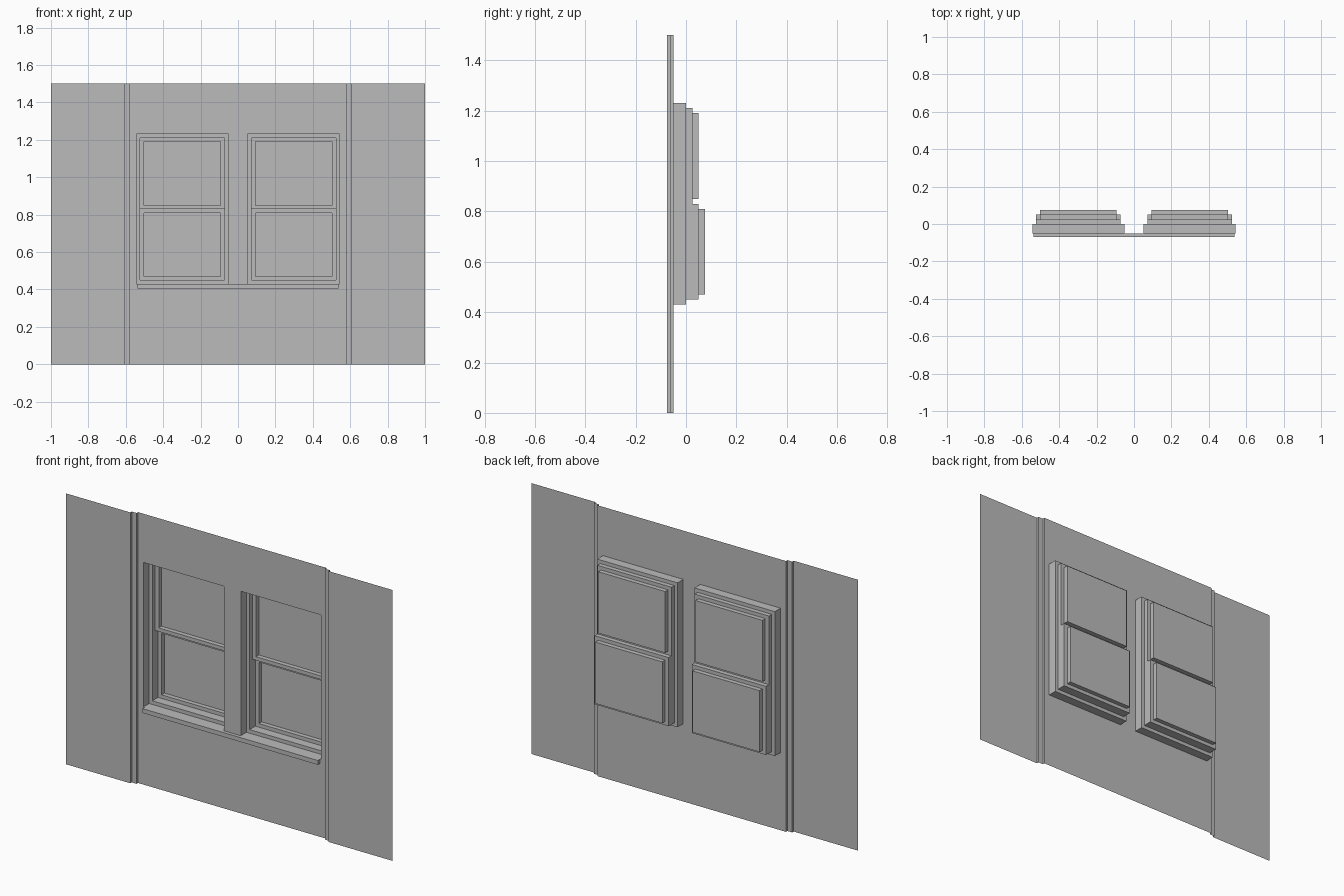
import bpy
import bmesh

cube = bpy.data.objects.get("Cube")
if cube:
    bpy.data.objects.remove(cube)

GREY = (0.5, 0.5, 0.5, 1)
material = bpy.data.materials.new("plain grey")
material.use_nodes = True
material.diffuse_color = GREY
material.node_tree.nodes["Principled BSDF"].inputs["Base Color"].default_value = GREY

HEIGHT = 1.5
WALL_Y = -0.05
WINDOW_X = 0.298
BOTTOM, MIDDLE, TOP = 0.43, 0.83, 1.23
BOARD = 0.02          # visible width of each frame step
STEP = 0.025          # depth of each frame step


def make_object(name, bm):
    bmesh.ops.remove_doubles(bm, verts=bm.verts, dist=0.0001)
    mesh = bpy.data.meshes.new(name)
    bm.to_mesh(mesh)
    bm.free()
    mesh.materials.append(material)
    obj = bpy.data.objects.new(name, mesh)
    bpy.context.collection.objects.link(obj)
    return obj


def rect(cx, half, z0, z1, y):
    """Upright rectangle, bottom edge first, facing the front."""
    return [(cx - half, y, z0), (cx + half, y, z0),
            (cx + half, y, z1), (cx - half, y, z1)]


def add_face(bm, points):
    bm.faces.new([bm.verts.new(p) for p in points])


def bridge(bm, a, b, sides=range(4)):
    """Join two rectangles; sides are bottom, right, top, left."""
    for i in sides:
        j = (i + 1) % 4
        add_face(bm, (a[i], a[j], b[j], b[i]))


# Side panels, each stepping back twice towards the middle wall
for name, sign in (("left", 1), ("right", -1)):
    profile = [(1, -0.075), (0.607, -0.075), (0.607, -0.0625),
               (0.577, -0.0625), (0.577, WALL_Y)]
    bm = bmesh.new()
    for (xa, ya), (xb, yb) in zip(profile, profile[1:]):
        quad = [(sign * xb, yb, 0), (sign * xa, ya, 0),
                (sign * xa, ya, HEIGHT), (sign * xb, yb, HEIGHT)]
        add_face(bm, quad if sign > 0 else quad[::-1])
    make_object(name + "_side_panel", bm)

# Middle wall with two window openings
xs = [-0.577, -0.544, -0.052, 0.052, 0.544, 0.577]
zs = [0, BOTTOM, TOP, HEIGHT]
bm = bmesh.new()
for i in range(len(xs) - 1):
    for k in range(len(zs) - 1):
        if k == 1 and i in (1, 3):
            continue
        mid, half = (xs[i] + xs[i + 1]) / 2, (xs[i + 1] - xs[i]) / 2
        add_face(bm, rect(mid, half, zs[k], zs[k + 1], WALL_Y))
make_object("middle_wall", bm)

for name, cx in (("left", WINDOW_X), ("right", -WINDOW_X)):
    outer, sash, pane = 0.246, 0.227, 0.205
    low, high = BOTTOM + BOARD, TOP - BOARD

    # Deep reveal and the flat frame around the sashes
    bm = bmesh.new()
    back = rect(cx, outer, BOTTOM, TOP, 0)
    bridge(bm, rect(cx, outer, BOTTOM, TOP, WALL_Y), back)
    bridge(bm, back, rect(cx, sash, low, high, 0))
    make_object(name + "_window_reveal", bm)

    # Upper sash and the lower sash one step further back
    for part, z0, z1, y, open_sides in (("upper", MIDDLE, high, STEP, (1, 2, 3)),
                                        ("lower", low, MIDDLE, 2 * STEP, (0, 1, 3))):
        bm = bmesh.new()
        first = rect(cx, sash, z0, z1, STEP)
        face = rect(cx, sash, z0, z1, y)
        inset = (cx, pane, z0 + BOARD, z1 - BOARD)
        bridge(bm, rect(cx, sash, z0, z1, 0), first, open_sides)
        if part == "lower":
            bridge(bm, first, face)
        bridge(bm, face, rect(*inset, y))
        bridge(bm, rect(*inset, y), rect(*inset, y + STEP))
        add_face(bm, rect(*inset, y + STEP))
        make_object(f"{name}_{part}_sash", bm)

# Sill under both windows
bm = bmesh.new()
front = rect(0, 0.537, 0.406, BOTTOM, -0.069)
bridge(bm, rect(0, 0.537, 0.406, BOTTOM, WALL_Y), front)
add_face(bm, front)
make_object("window_sill", bm)
